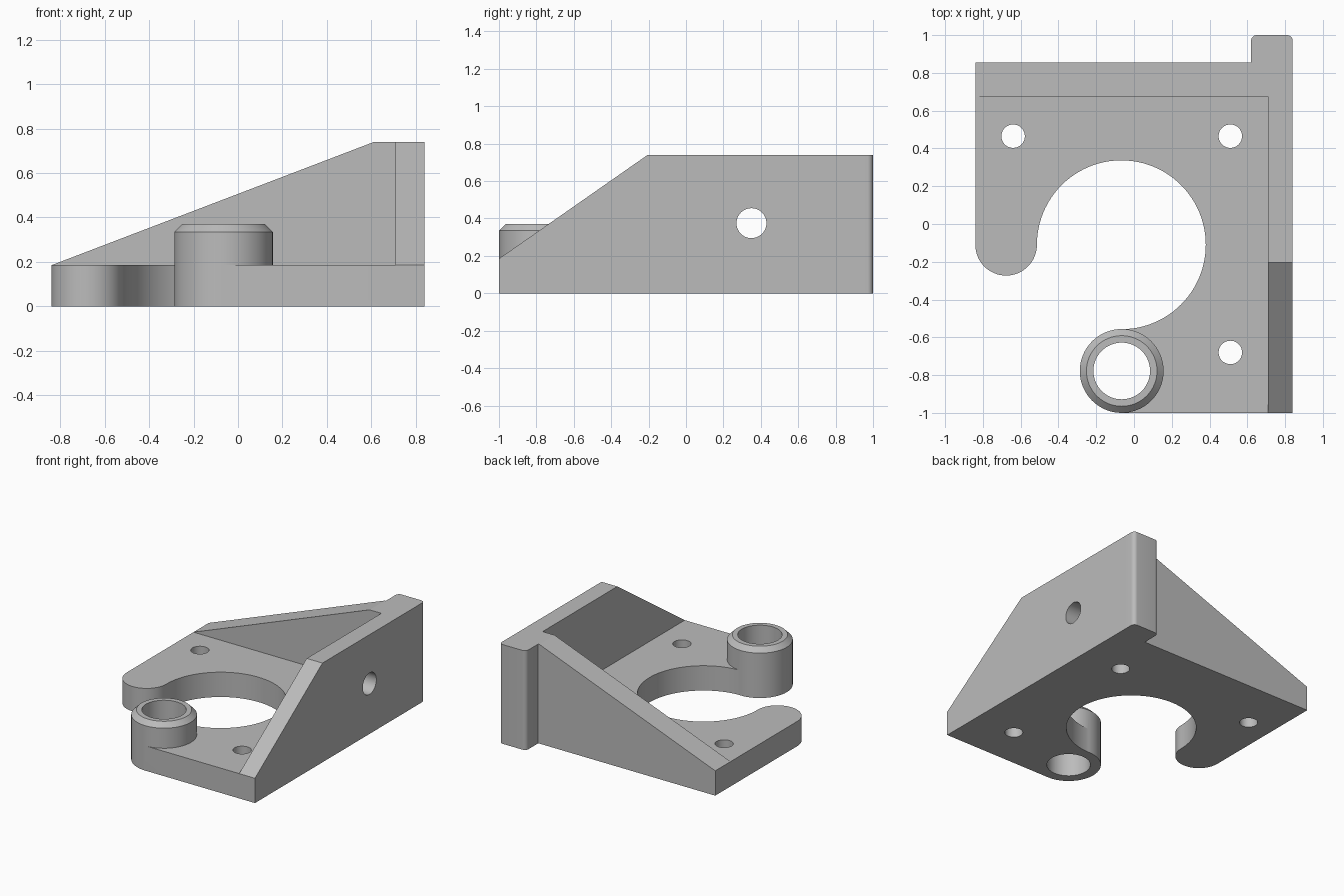
import bpy, bmesh
from math import sin, cos, radians

if "Cube" in bpy.data.objects:
    bpy.data.objects.remove(bpy.data.objects["Cube"])

# Single painted metal colour
grey = bpy.data.materials.new("plain_grey")
grey.use_nodes = True
colour = (0.5, 0.5, 0.5, 1)
grey.diffuse_color = colour
grey.node_tree.nodes["Principled BSDF"].inputs["Base Color"].default_value = colour


def arc(cx, cy, r, start, end, n):
    angles = [radians(start + (end - start) * i / n) for i in range(n + 1)]
    return [(cx + r * cos(a), cy + r * sin(a)) for a in angles]


def circle(cx, cy, r, n=64):
    return arc(cx, cy, r, 0, 360, n)[:-1]


PLACE = {"x": lambda u, v, w: (w, u, v),
         "y": lambda u, v, w: (u, w, v),
         "z": lambda u, v, w: (u, v, w)}


def prism(name, outline, axis, low, high, chamfer=0):
    """Extrude a closed outline along an axis, optionally chamfering its top rim."""
    bm = bmesh.new()
    ends = [[bm.verts.new(PLACE[axis](u, v, w)) for u, v in outline]
            for w in (low, high)]
    bm.faces.new(ends[0])
    top = bm.faces.new(ends[1])
    n = len(outline)
    for i in range(n):
        j = (i + 1) % n
        bm.faces.new((ends[0][i], ends[0][j], ends[1][j], ends[1][i]))
    bmesh.ops.recalc_face_normals(bm, faces=bm.faces)
    if chamfer:
        bmesh.ops.bevel(bm, geom=list(top.edges), offset=chamfer,
                        segments=1, affect="EDGES")
    mesh = bpy.data.meshes.new(name)
    bm.to_mesh(mesh)
    bm.free()
    mesh.materials.append(grey)
    obj = bpy.data.objects.new(name, mesh)
    bpy.context.collection.objects.link(obj)
    return obj


def combine(target, other, operation):
    """Apply a boolean and discard the helper object."""
    mod = target.modifiers.new("join", "BOOLEAN")
    mod.operation, mod.object, mod.solver = operation, other, "EXACT"
    bpy.context.view_layer.objects.active = target
    bpy.ops.object.modifier_apply(modifier=mod.name)
    bpy.data.objects.remove(other)


PLATE = 0.185
TOP = 0.74
SIDE = 0.84
BACK = 0.855
BOSS = (-0.065, -0.778)

# Base plate: hooked outline around the large round opening
outline = [(BOSS[0], -1), (SIDE, -1), (SIDE, BACK), (-SIDE, BACK)]
outline += arc(-0.677, -0.11, 0.163, 180, 360, 32)
outline += arc(-0.067, -0.11, 0.447, 180, -90, 72)
bracket = prism("mounting_bracket", outline, "z", 0, PLATE)

# Upright side wall with a sloped front
side_wall = prism("side_wall", [(-1, 0), (0.9, 0), (0.9, TOP), (-0.205, TOP), (-1, PLATE)],
                  "x", 0.71, SIDE)

# Sloped rear rib
back_rib = prism("back_rib", [(-SIDE, 0), (SIDE, 0), (SIDE, TOP), (0.612, TOP), (-SIDE, PLATE)],
                 "y", 0.675, BACK)

# Rear tab with rounded corners
r = 0.03
tab_outline = [(0.62, 0.76), (SIDE, 0.76)]
tab_outline += arc(SIDE - r, 1 - r, r, 0, 90, 8) + arc(0.62 + r, 1 - r, r, 90, 180, 8)
rear_tab = prism("rear_tab", tab_outline, "z", 0, TOP)

# Chamfered round boss
boss = prism("round_boss", circle(*BOSS, 0.222), "z", 0, 0.37, chamfer=0.035)

for part in (side_wall, back_rib, rear_tab, boss):
    combine(bracket, part, "UNION")

# Through holes: boss bore, three screw holes, side wall hole
for x, y, radius in ((*BOSS, 0.15), (-0.64, 0.465, 0.062),
                     (0.51, 0.465, 0.062), (0.51, -0.68, 0.062)):
    combine(bracket, prism("hole", circle(x, y, radius), "z", -0.1, 0.5), "DIFFERENCE")
combine(bracket, prism("hole", circle(0.35, 0.375, 0.08), "x", 0.6, 1), "DIFFERENCE")

# Smooth the round walls, keep the machined edges crisp
bpy.ops.object.select_all(action="DESELECT")
bracket.select_set(True)
bpy.context.view_layer.objects.active = bracket
bpy.ops.object.shade_smooth_by_angle(angle=radians(15))
